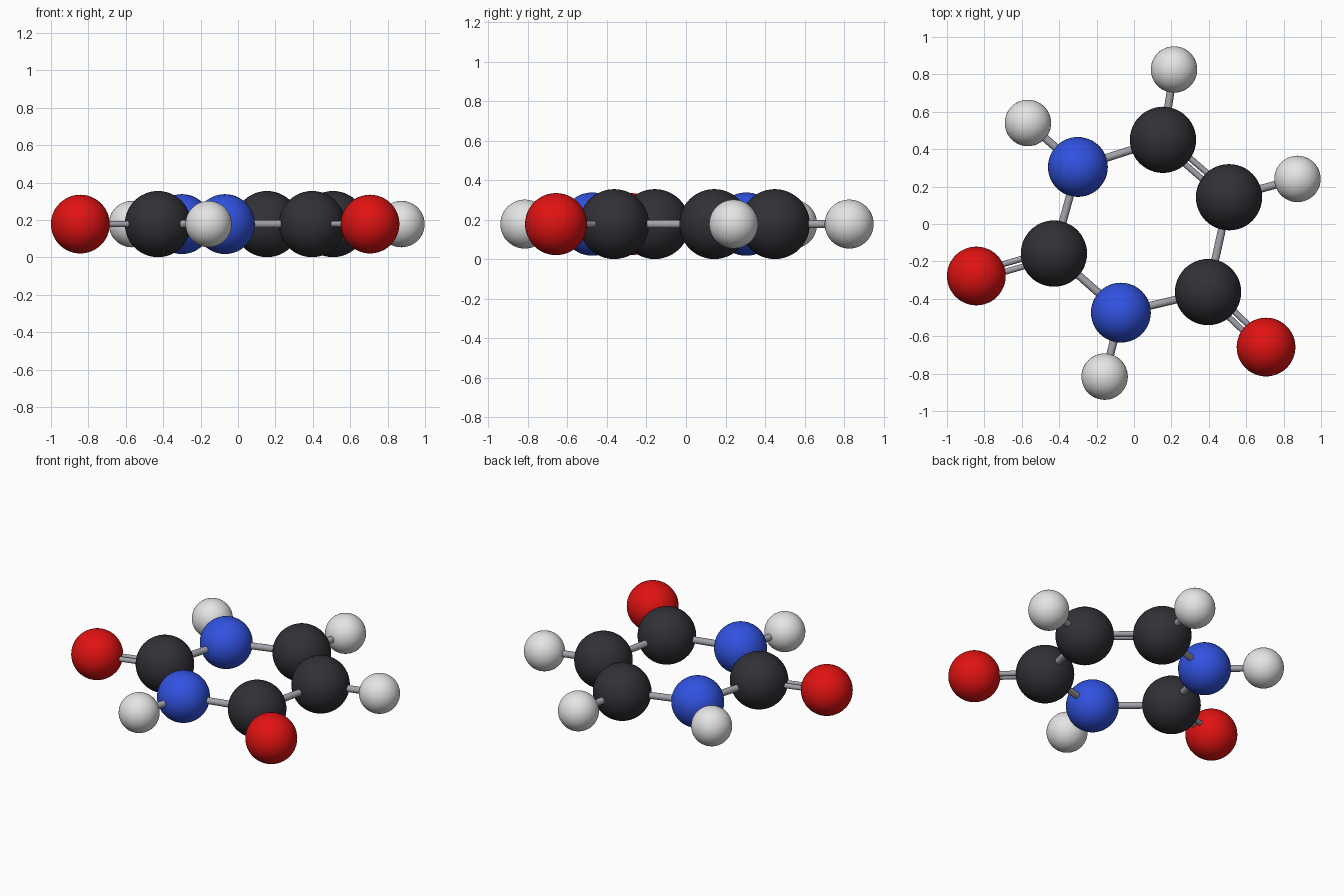
import bpy
from mathutils import Vector

cube = bpy.data.objects.get("Cube")
if cube:
    bpy.data.objects.remove(cube, do_unlink=True)


def material(name, rgb, roughness=0.4):
    mat = bpy.data.materials.new(name)
    mat.use_nodes = True
    mat.diffuse_color = (*rgb, 1)
    bsdf = mat.node_tree.nodes["Principled BSDF"]
    bsdf.inputs["Base Color"].default_value = (*rgb, 1)
    bsdf.inputs["Roughness"].default_value = roughness
    return mat


# Element: radius and colour
CARBON = (0.177, material("charcoal", (0.03, 0.03, 0.037)))
NITROGEN = (0.16, material("blue", (0.03, 0.085, 0.75)))
OXYGEN = (0.157, material("red", (0.75, 0.006, 0.006)))
HYDROGEN = (0.124, material("white", (0.78, 0.78, 0.78)))
ROD = material("rod grey", (0.36, 0.36, 0.4))
HEIGHT = 0.178

# Balls: a six-sided ring with its outer balls
balls = {
    "carbon_back": (CARBON, 0.155, 0.45),
    "carbon_left": (CARBON, 0.508, 0.143),
    "carbon_front": (CARBON, 0.396, -0.364),
    "nitrogen_front": (NITROGEN, -0.07, -0.474),
    "carbon_right": (CARBON, -0.428, -0.158),
    "nitrogen_back": (NITROGEN, -0.30, 0.305),
    "oxygen_right": (OXYGEN, -0.843, -0.278),
    "oxygen_front": (OXYGEN, 0.706, -0.658),
    "hydrogen_back": (HYDROGEN, 0.214, 0.826),
    "hydrogen_left": (HYDROGEN, 0.874, 0.241),
    "hydrogen_right": (HYDROGEN, -0.567, 0.54),
    "hydrogen_front": (HYDROGEN, -0.157, -0.816),
}

# Bonds: start, end, number of rods
bonds = [
    ("carbon_back", "carbon_left", 2),
    ("carbon_left", "carbon_front", 1),
    ("carbon_front", "nitrogen_front", 1),
    ("nitrogen_front", "carbon_right", 1),
    ("carbon_right", "nitrogen_back", 1),
    ("nitrogen_back", "carbon_back", 1),
    ("carbon_right", "oxygen_right", 2),
    ("carbon_front", "oxygen_front", 2),
    ("carbon_back", "hydrogen_back", 1),
    ("carbon_left", "hydrogen_left", 1),
    ("nitrogen_back", "hydrogen_right", 1),
    ("nitrogen_front", "hydrogen_front", 1),
]


def finish(name, mat):
    obj = bpy.context.object
    obj.name = name
    obj.data.materials.append(mat)
    bpy.ops.object.shade_smooth_by_angle()


def rod(name, start, end, radius):
    axis = end - start
    bpy.ops.mesh.primitive_cylinder_add(
        vertices=24, radius=radius, depth=axis.length,
        location=(start + end) / 2,
        rotation=axis.to_track_quat("Z", "Y").to_euler())
    finish(name, ROD)


centres = {}
for name, ((radius, mat), x, y) in balls.items():
    centres[name] = Vector((x, y, HEIGHT))
    bpy.ops.mesh.primitive_uv_sphere_add(
        segments=48, ring_count=24, radius=radius, location=centres[name])
    finish(name + "_ball", mat)

# Double bonds are two thin rods side by side in the ring's plane
for first, second, count in bonds:
    a, b = centres[first], centres[second]
    name = f"{first}_to_{second}_rod"
    if count == 1:
        rod(name, a, b, 0.021)
    else:
        side = (b - a).cross(Vector((0, 0, 1))).normalized() * 0.021
        for label, shift in (("a", side), ("b", -side)):
            rod(f"{name}_{label}", a + shift, b + shift, 0.016)
